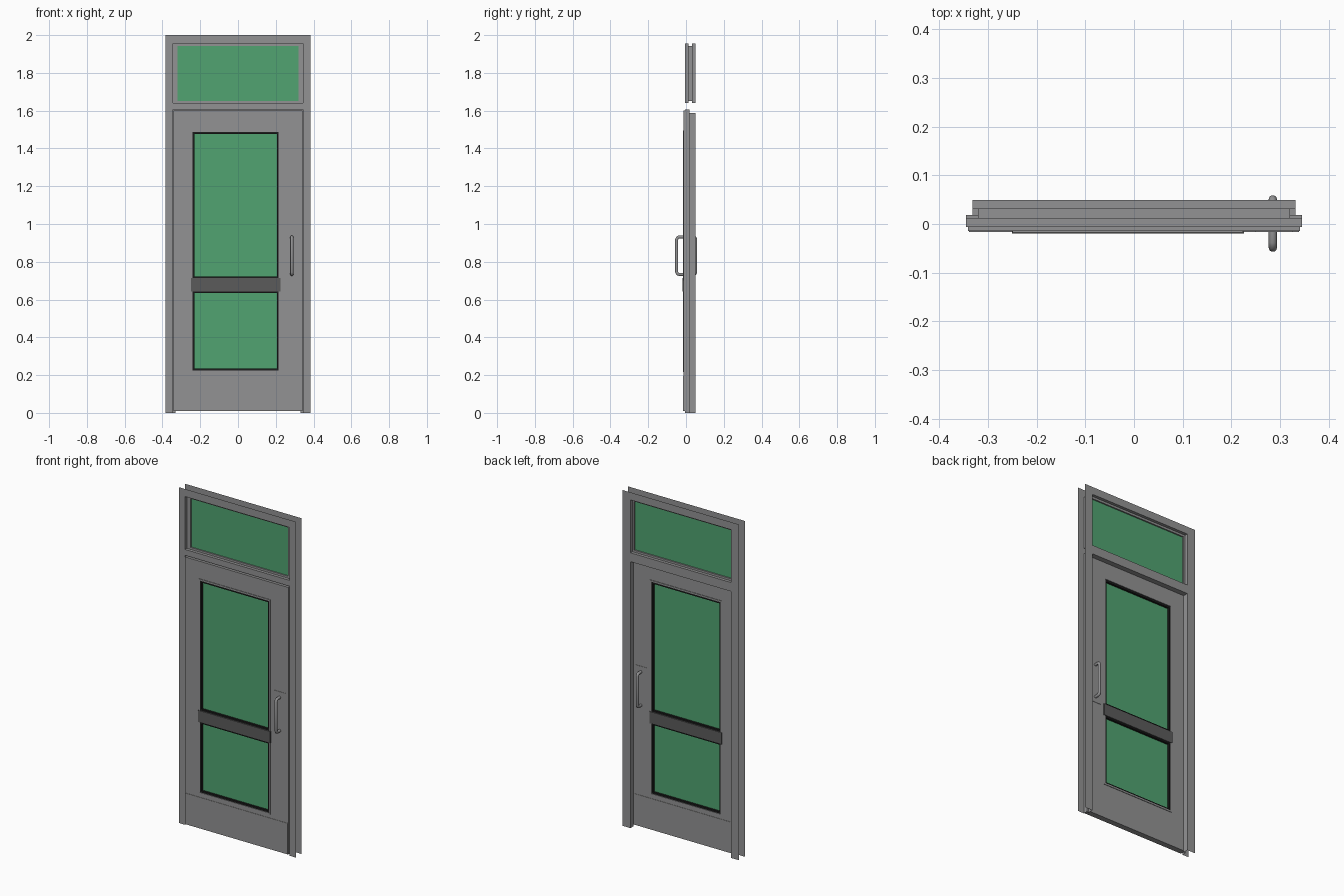
import bpy, bmesh, math

if "Cube" in bpy.data.objects:
    bpy.data.objects.remove(bpy.data.objects["Cube"])


def material(name, rgb):
    m = bpy.data.materials.new(name)
    m.diffuse_color = (*rgb, 1)
    m.use_nodes = True
    m.node_tree.nodes["Principled BSDF"].inputs["Base Color"].default_value = m.diffuse_color
    return m


GREY = material("frame_grey", (0.29, 0.29, 0.295))
DARK = material("bar_dark_grey", (0.105, 0.105, 0.105))
BLACK = material("gasket_black", (0.012, 0.012, 0.012))
GREEN = material("glass_green", (0.082, 0.37, 0.165))


def finish(name, bm, mat):
    bmesh.ops.remove_doubles(bm, verts=bm.verts, dist=1e-5)
    bmesh.ops.recalc_face_normals(bm, faces=bm.faces)
    me = bpy.data.meshes.new(name)
    bm.to_mesh(me)
    bm.free()
    me.materials.append(mat)
    ob = bpy.data.objects.new(name, me)
    bpy.context.collection.objects.link(ob)
    return ob


def sheet(name, y, xs, zs, holes, mat):
    """Flat grid in the xz plane, leaving out the listed (column, row) cells."""
    bm = bmesh.new()
    for i in range(len(xs) - 1):
        for j in range(len(zs) - 1):
            if (i, j) not in holes:
                bm.faces.new([bm.verts.new((x, y, z)) for x, z in (
                    (xs[i], zs[j]), (xs[i + 1], zs[j]),
                    (xs[i + 1], zs[j + 1]), (xs[i], zs[j + 1]))])
    return finish(name, bm, mat)


def loft(name, rects, mat, closed=False, open_bottom=False):
    """Skin a row of upright rectangles (x0, x1, z0, z1, y)."""
    bm = bmesh.new()
    loops = [[bm.verts.new(p) for p in ((a, y, c), (a, y, d), (b, y, d), (b, y, c))]
             for a, b, c, d, y in rects]
    pairs = list(zip(loops, loops[1:])) + ([(loops[-1], loops[0])] if closed else [])
    for p, q in pairs:
        for k in range(3 if open_bottom else 4):
            n = (k + 1) % 4
            bm.faces.new((p[k], p[n], q[n], q[k]))
    return finish(name, bm, mat)


def ring(name, outer, inner, y0, y1, mat):
    return loft(name, [(*outer, y0), (*outer, y1), (*inner, y1), (*inner, y0)], mat, closed=True)


def box(name, x0, x1, y0, y1, z0, z1, mat):
    bm = bmesh.new()
    bmesh.ops.create_cube(bm, size=1)
    for v in bm.verts:
        v.co = (x1 if v.co.x > 0 else x0, y1 if v.co.y > 0 else y0, z1 if v.co.z > 0 else z0)
    return finish(name, bm, mat)


FRONT, STOP, BACK = -0.006, 0.018, 0.049      # depths of the frame
LEAF_F, LEAF_B = -0.014, 0.016                # depths of the door leaf
MID = (LEAF_F + LEAF_B) / 2
W, N = 0.345, 0.332                           # front and back half openings
TOP_F, TOP_B = 1.605, 1.587
T0, T1 = 1.64, 1.955                          # transom opening

# flat front and back casings with door and transom openings
for name, y, w, top in (("front_casing", FRONT, W, TOP_F), ("back_casing", BACK, N, TOP_B)):
    sheet(name, y, (-0.385, -w, w, 0.385), (0, top, T0, T1, 2), {(1, 0), (1, 2)}, GREY)

# stepped door reveal and transom reveal
loft("door_reveal", [(-W, W, 0, TOP_F, FRONT), (-W, W, 0, TOP_F, STOP),
                     (-N, N, 0, TOP_B, STOP), (-N, N, 0, TOP_B, BACK)], GREY, open_bottom=True)
g = (-0.32, 0.32, T0 + 0.012, T1 - 0.013)
loft("transom_reveal", [(-W, W, T0, T1, FRONT), (-W, W, T0, T1, 0.012), (*g, 0.012),
                        (*g, 0.031), (-N, N, T0, T1, 0.031), (-N, N, T0, T1, BACK)], GREY)
box("transom_glass", g[0], g[1], 0.019, 0.023, g[2], g[3], GREEN)

# door leaf with one tall window opening
opening = (-0.24, 0.215, 0.225, 1.487)
ring("door_leaf", (-0.341, 0.341, 0.01, 1.6), opening, LEAF_F, LEAF_B, GREY)

# glass panes, each in a black gasket
GX0, GX1 = -0.231, 0.206
for name, z0, z1, lo, hi in (("lower", 0.235, 0.635, 0.225, 0.65),
                             ("upper", 0.722, 1.476, 0.70, 1.487)):
    ring(name + "_gasket", (-0.24, 0.215, lo, hi), (GX0, GX1, z0, z1), -0.013, 0.015, BLACK)
    box(name + "_glass", GX0, GX1, MID - 0.002, MID + 0.002, z0, z1, GREEN)

# cross bar between the panes
box("cross_bar", -0.25, 0.226, MID - 0.0205, MID + 0.0205, 0.643, 0.713, DARK)

# parts found on both faces of the leaf
for side, s in (("front", -1), ("back", 1)):
    face = MID + s * 0.015

    def span(d):
        return sorted((face, face + s * d))
    ring(side + "_window_trim", (-0.249, 0.224, 0.216, 1.496), opening, *span(0.003), GREY)
    kw = 0.339 if s < 0 else 0.331
    box(side + "_kick_plate", -kw, kw, *span(0.002), 0.01, 0.195, GREY)
    box(side + "_handle_plate", 0.248, 0.326, *span(0.002), 0.70, 0.965, GREY)

    # pull handle: round tube along a U path with rounded corners
    out, r, zc, h = 0.035, 0.012, 0.832, 0.099
    path = [(0, -h)] + [(out - r + r * math.sin(t), -h + r - r * math.cos(t))
                        for t in (0, math.pi / 4, math.pi / 2)]
    path += [(d, -z) for d, z in reversed(path)]
    cu = bpy.data.curves.new(side + "_handle", "CURVE")
    cu.dimensions = "3D"
    cu.bevel_depth = 0.0085
    cu.bevel_resolution = 3
    cu.use_fill_caps = True
    sp = cu.splines.new("POLY")
    sp.points.add(len(path) - 1)
    for pt, (d, z) in zip(sp.points, path):
        pt.co = (0.285, face + s * d, zc + z, 1)
    cu.materials.append(GREY)
    ob = bpy.data.objects.new(side + "_handle", cu)
    bpy.context.collection.objects.link(ob)
